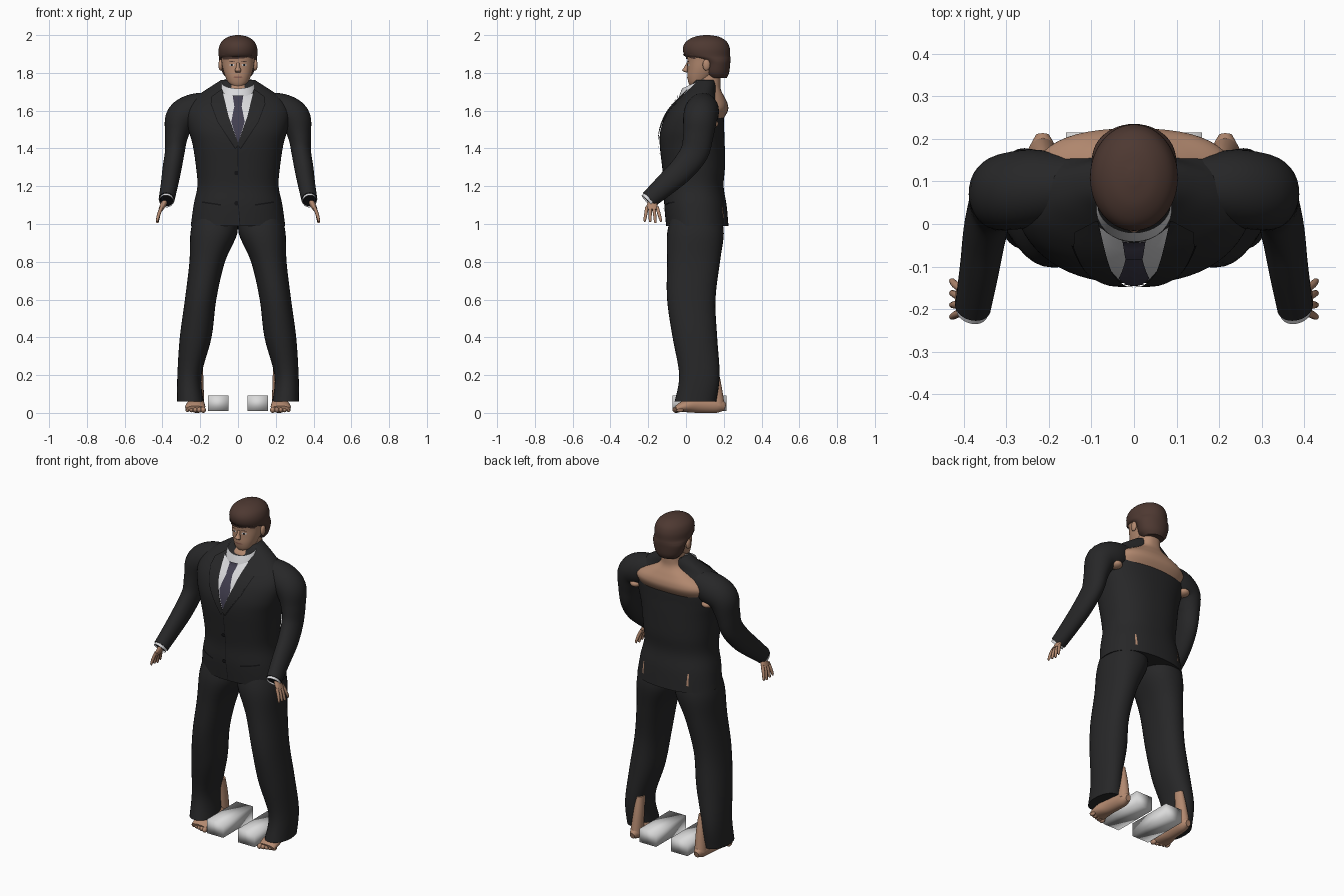
import bpy, bmesh, math
from mathutils import Vector
from mathutils.bvhtree import BVHTree

if "Cube" in bpy.data.objects:
    bpy.data.objects.remove(bpy.data.objects["Cube"], do_unlink=True)

X, Y, Z = Vector((1, 0, 0)), Vector((0, 1, 0)), Vector((0, 0, 1))
SIDES = (("left", 1), ("right", -1))


def material(name, r, g, b):
    m = bpy.data.materials.new(name)
    m.use_nodes = True
    m.diffuse_color = (r, g, b, 1)
    node = m.node_tree.nodes["Principled BSDF"]
    node.inputs["Base Color"].default_value = (r, g, b, 1)
    node.inputs["Roughness"].default_value = 0.8
    return m


suit = material("charcoal suit", .02, .02, .021)
seam = material("dark seam", .007, .007, .008)
skin = material("skin", .45, .25, .16)
brown = material("brown hair", .075, .04, .031)
white = material("white shirt", .7, .7, .72)
purple = material("muted purple tie", .055, .05, .08)
grey = material("light grey block", .7, .7, .7)
lip = material("lip", .28, .12, .09)


def finish(name, bm, mat, angle=50):
    bmesh.ops.recalc_face_normals(bm, faces=bm.faces)
    mesh = bpy.data.meshes.new(name)
    bm.to_mesh(mesh)
    bm.free()
    mesh.materials.append(mat)
    ob = bpy.data.objects.new(name, mesh)
    bpy.context.collection.objects.link(ob)
    bpy.ops.object.select_all(action='DESELECT')
    ob.select_set(True)
    bpy.context.view_layer.objects.active = ob
    bpy.ops.object.shade_smooth_by_angle(angle=math.radians(angle))
    return ob


def smooth_path(points, steps):
    """Catmull-Rom interpolation of centre and radii."""
    pts = [Vector(p) for p in points]
    pts = [pts[0]] + pts + [pts[-1]]
    out = []
    for a, b, c, d in zip(pts, pts[1:], pts[2:], pts[3:]):
        for i in range(steps):
            t = i / steps
            out.append((b * 2 + (c - a) * t + (a * 2 - b * 5 + c * 4 - d) * t ** 2
                        + (b * 3 - a - c * 3 + d) * t ** 3) / 2)
    return out + [pts[-1]]


def loft(name, rings, mat, flip=1, up=None, ref=Y, power=2.0, sides=32, steps=5, cap=True):
    """Skin through rings of (x, y, z, radius a, radius b); up fixes the ring plane."""
    path = smooth_path(rings, steps)
    bm = bmesh.new()
    loops = []
    for i, p in enumerate(path):
        q, r = path[max(i - 1, 0)], path[min(i + 1, len(path) - 1)]
        t = (up or Vector(r[:3]) - Vector(q[:3])).normalized()
        a = ref.cross(t).normalized()
        b = t.cross(a)
        loop = []
        for k in range(sides):
            u = math.tau * k / sides
            c, s = math.cos(u), math.sin(u)
            co = Vector(p[:3]) + a * p[3] * math.copysign(abs(c) ** (2 / power), c) \
                + b * p[4] * math.copysign(abs(s) ** (2 / power), s)
            loop.append(bm.verts.new((co.x * flip, co.y, co.z)))
        loops.append(loop)
    for lo, hi in zip(loops, loops[1:]):
        for k in range(sides):
            n = (k + 1) % sides
            bm.faces.new((lo[k], lo[n], hi[n], hi[k]))
    if cap:
        bm.faces.new(loops[0])
        bm.faces.new(loops[-1])
    return finish(name, bm, mat)


def stack(name, rings, mat, **kw):
    """Level loft on the centre line from (z, y, half width, half depth)."""
    return loft(name, [(0, y, z, a, b) for z, y, a, b in rings], mat, up=Z, **kw)


def ball(name, centre, radii, mat):
    bm = bmesh.new()
    bmesh.ops.create_uvsphere(bm, u_segments=16, v_segments=10, radius=1)
    bmesh.ops.scale(bm, vec=radii, verts=bm.verts)
    bmesh.ops.translate(bm, vec=centre, verts=bm.verts)
    return finish(name, bm, mat)


def plate(name, outline, mat, targets, lift=.004, flip=1, side=-1):
    """Thin patch: an (x, z) outline laid on the front or back of the targets."""
    trees = []
    for ob in targets:
        trees.append(BVHTree.FromPolygons([v.co for v in ob.data.vertices],
                                          [p.vertices for p in ob.data.polygons]))
    bm = bmesh.new()
    bm.faces.new([bm.verts.new((x * flip, 0, z)) for x, z in outline])
    bmesh.ops.triangulate(bm, faces=bm.faces)
    bmesh.ops.subdivide_edges(bm, edges=bm.edges, cuts=7, use_grid_fill=True)
    for v in bm.verts:
        hits = [t.ray_cast(Vector((v.co.x, side * 2, v.co.z)), Y * -side)[0] for t in trees]
        depth = [h.y * side for h in hits if h]
        v.co.y = side * (max(depth) + lift) if depth else 0
    return finish(name, bm, mat)


def oval(x, z, a, b, n=12):
    return [(x + a * math.cos(math.tau * i / n), z + b * math.sin(math.tau * i / n)) for i in range(n)]


# Jacket body
jacket = stack("jacket_body", [
    (.99, .06, .25, .165), (1.1, .05, .235, .165), (1.2, .042, .215, .157), (1.3, .04, .222, .166),
    (1.42, .033, .24, .172), (1.5, .034, .262, .168), (1.58, .047, .275, .152), (1.64, .06, .255, .122),
    (1.69, .075, .2, .088), (1.73, .092, .14, .068), (1.762, .1, .09, .055)],
    suit, power=2.3, sides=64)

# Neck and the bare upper back above the jacket
stack("neck_and_upper_back", [
    (1.52, .09, .2, .08), (1.59, .1, .235, .118), (1.63, .105, .22, .117), (1.67, .105, .15, .1),
    (1.71, .095, .085, .09), (1.75, .107, .064, .075), (1.82, .115, .06, .07)],
    skin, power=2.5, sides=48)

# Shirt collar, shirt front, tie and lapels
collar = loft("shirt_collar", [(0, .03, 1.63, .11, .085), (0, .035, 1.69, .1, .085),
                               (0, .048, 1.748, .086, .075)],
              white, up=Vector((0, -.4, .9)), cap=False)
front = [jacket, collar]
plate("shirt_front", [(-.1, 1.7), (0, 1.66), (.1, 1.7), (0, 1.42)], white, front, .003)
plate("tie_blade", [(-.018, 1.63), (.018, 1.63), (.036, 1.54), (0, 1.43), (-.036, 1.54)],
      purple, front, .006)
plate("tie_knot", [(-.028, 1.68), (.028, 1.68), (.02, 1.625), (-.02, 1.625)], purple, front, .009)
for side, s in SIDES:
    plate(side + "_lapel", [(.085, 1.715), (.14, 1.675), (.118, 1.655), (.142, 1.64),
                            (.105, 1.54), (.012, 1.4), (-.004, 1.42), (.05, 1.57)],
          suit, front, .009, s)
    plate(side + "_lapel_edge", [(.142, 1.64), (.147, 1.64), (.109, 1.54), (.015, 1.395),
                                 (.012, 1.4), (.105, 1.54)], seam, front, .005, s)
    plate(side + "_pocket", [(.09, 1.105), (.19, 1.12), (.19, 1.112), (.09, 1.097)], seam, [jacket], flip=s)
    plate(side + "_vent", [(.145, 1.1), (.152, 1.1), (.155, 1.03), (.143, 1.03)], skin, [jacket], flip=s, side=1)
plate("jacket_opening", [(-.002, 1.41), (.002, 1.41), (.004, 1.1), (.012, .995), (.008, .995), (0, 1.1)],
      seam, [jacket])
for i, z in enumerate((1.27, 1.11)):
    plate("jacket_button_%d" % (i + 1), oval(-.008, z, .012, .012), seam, [jacket], .007)

# Head, ears and nose
head = stack("head", [
    (1.725, .055, .025, .03), (1.745, .06, .05, .046), (1.78, .075, .067, .068), (1.82, .09, .08, .082),
    (1.86, .1, .087, .092), (1.9, .105, .09, .1), (1.95, .105, .078, .09), (1.98, .105, .04, .05)],
    skin, power=2.2, sides=48)
loft("nose", [(0, .012, 1.855, .007, .008), (0, .003, 1.83, .01, .013), (0, -.004, 1.813, .017, .016),
              (0, .006, 1.803, .012, .008)], skin, up=Z, sides=16)

# Cap of hair with an overhanging fringe
hair = stack("hair", [
    (1.772, .165, .06, .05), (1.8, .16, .082, .068), (1.85, .158, .096, .076), (1.872, .14, .1, .095),
    (1.89, .115, .102, .119), (1.93, .108, .102, .124), (1.965, .108, .087, .108),
    (1.99, .11, .053, .068), (2.0, .11, .012, .016)], brown, sides=48)
plate("fringe", [(-.085, 1.9), (.085, 1.9), (.08, 1.872), (.05, 1.884), (.03, 1.876),
                 (.01, 1.888), (-.02, 1.874), (-.05, 1.884), (-.08, 1.87)], brown, [head, hair], .006)

# Face details
plate("mouth", oval(0, 1.777, .024, .005), lip, [head], .003)
for side, s in SIDES:
    ball(side + "_ear", (s * .092, .108, 1.842), (.012, .02, .03), skin)
    plate(side + "_eye", oval(.033, 1.842, .014, .006), white, [head], .002, s)
    plate(side + "_iris", oval(.033, 1.842, .006, .006), seam, [head], .004, s)
    plate(side + "_brow", [(.014, 1.858), (.033, 1.864), (.055, 1.857), (.033, 1.858)],
          brown, [head], .004, s)

for side, s in SIDES:
    # Sleeve and cuff
    loft(side + "_sleeve", [
        (.14, .09, 1.63, .07, .07), (.23, .085, 1.6, .09, .09), (.3, .075, 1.56, .085, .09),
        (.325, .065, 1.47, .062, .08), (.335, .045, 1.38, .052, .075), (.35, -.02, 1.29, .05, .068),
        (.362, -.1, 1.215, .046, .06), (.378, -.195, 1.13, .042, .048)], suit, s)
    loft(side + "_cuff", [(.373, -.17, 1.152, .037, .043), (.38, -.206, 1.12, .037, .043)],
         white, s, cap=False)
    loft(side + "_cuff_inside", [(.373, -.17, 1.152, .035, .041), (.379, -.2, 1.125, .035, .041)], seam, s)
    ball(side + "_back_armpit", (s * .24, .132, 1.53), (.035, .04, .022), skin)

    # Hand
    loft(side + "_palm", [(.375, -.165, 1.15, .016, .02), (.392, -.178, 1.11, .016, .026),
                          (.41, -.18, 1.075, .012, .034)], skin, s, sides=16)
    for i in range(4):
        y = -.207 + i * .018
        tip = -.218 + i * .028
        loft("%s_finger_%d" % (side, i + 1), [
            (.404, y, 1.09, .009, .009), (.418, (y + tip) / 2, 1.055, .009, .009),
            (.427, tip, 1.022 - .006 * (i % 3), .007, .007), (.428, tip, 1.01, .003, .003)], skin, s, sides=10)

    # Trouser leg
    loft(side + "_trouser_leg", [
        (.12, .055, 1.05, .11, .13), (.128, .05, .95, .124, .15), (.163, .04, .8, .094, .14),
        (.198, .028, .6, .083, .128), (.224, .047, .4, .084, .118), (.257, .071, .2, .064, .107),
        (.252, .05, .06, .07, .11)], suit, s, up=-Z, power=2.2)

    # Bare ankle, foot and toes
    loft(side + "_ankle", [(.208, .135, .25, .02, .03), (.21, .15, .16, .028, .035),
                           (.215, .163, .04, .034, .042)], skin, s, up=-Z)
    loft(side + "_foot", [
        (.215, .208, .03, .016, .018), (.215, .165, .04, .034, .04), (.22, .06, .045, .042, .045),
        (.226, -.01, .034, .053, .031), (.226, -.05, .021, .05, .017)], skin, s, ref=Z)
    for i in range(5):
        ball("%s_toe_%d" % (side, i + 1), (s * (.184 + i * .021), -.052 + .005 * i, .016),
             (.014 - .001 * i, .02, .016 - .001 * i), skin)

    # Loose block beside the foot
    bm = bmesh.new()
    bmesh.ops.create_cube(bm, size=1)
    bmesh.ops.scale(bm, vec=(.11, .285, .082), verts=bm.verts)
    bmesh.ops.translate(bm, vec=(s * .105, .072, .05), verts=bm.verts)
    finish(side + "_foot_block", bm, grey, 180)
